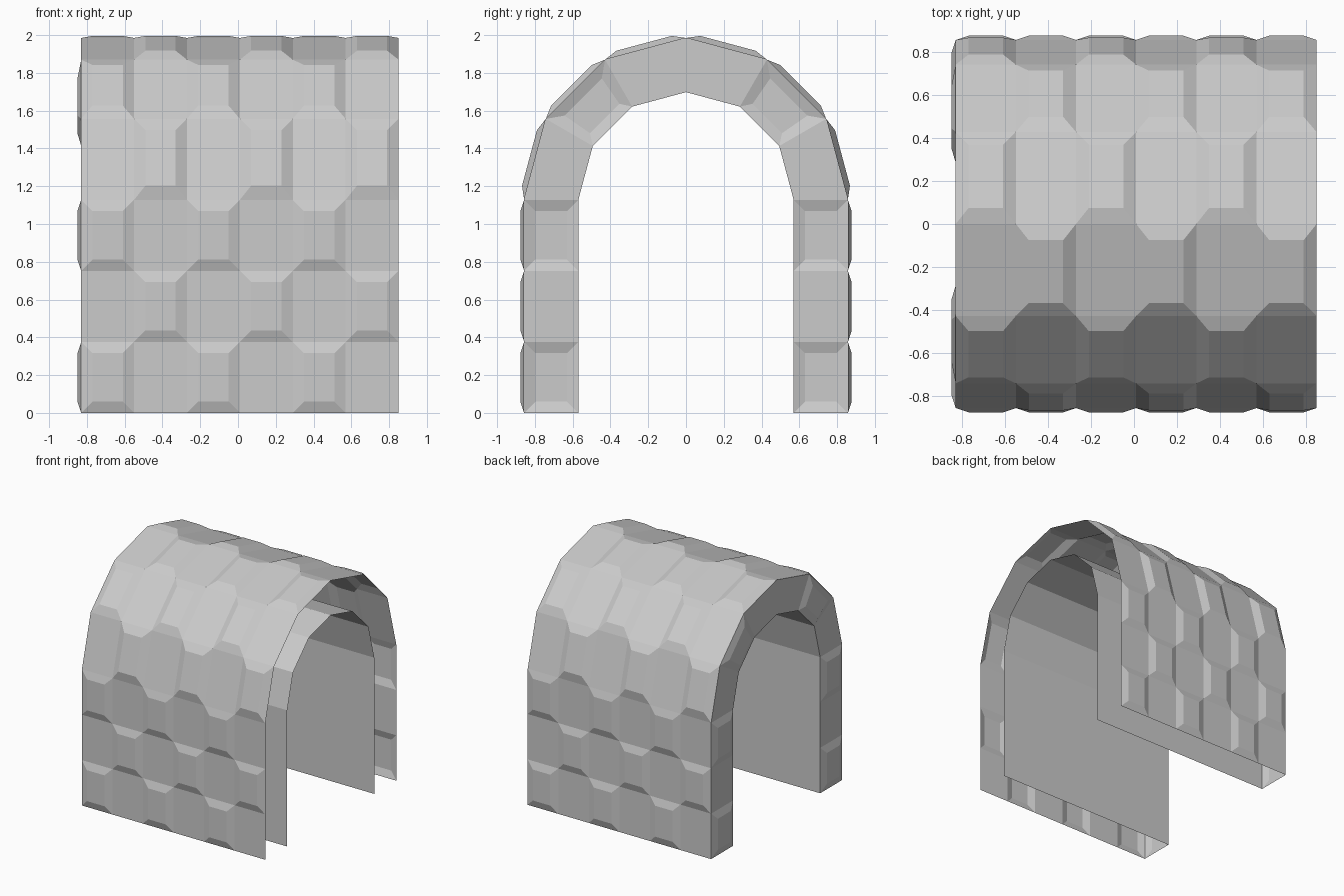
import bpy
import bmesh
import math
from mathutils import Vector

if "Cube" in bpy.data.objects:
    bpy.data.objects.remove(bpy.data.objects["Cube"], do_unlink=True)

X0, X1 = -0.83, 0.85          # closed end, open end
COLUMNS = 6
SPRING = 1.128                # height where the arch starts
OUTER, INNER = 0.857, 0.57

stone = bpy.data.materials.new("stone_grey")
stone.use_nodes = True
grey = (0.6, 0.6, 0.6, 1)
stone.diffuse_color = grey
stone.node_tree.nodes["Principled BSDF"].inputs["Base Color"].default_value = grey


def arch_profile(radius):
    """Points (y, z) from the front foot, over the arch, to the back foot."""
    heights = [SPRING * i / 3 for i in range(3)]
    front = [(-radius, z) for z in heights]
    arc = []
    for i in range(7):
        a = math.pi - i * math.pi / 6
        arc.append((radius * math.cos(a), SPRING + radius * math.sin(a)))
    back = [(radius, z) for z in reversed(heights)]
    return front + arc + back


def panel(bm, corners, raised=0.0, inset_u=0.06, inset_v=0.06):
    """Flat quad, or a bevelled block standing out of it."""
    a, b, c, d = corners
    base = [bm.verts.new(p) for p in corners]
    if not raised:
        bm.faces.new(base)
        return
    normal = (b - a).cross(d - a).normalized()
    u = inset_u / ((b - a).length + (c - d).length) * 2
    v = inset_v / ((d - a).length + (c - b).length) * 2
    top = []
    for s, t in ((u, v), (1 - u, v), (1 - u, 1 - v), (u, 1 - v)):
        p = a.lerp(b, s).lerp(d.lerp(c, s), t)
        top.append(bm.verts.new(p + normal * raised))
    bm.faces.new(top)
    for i in range(4):
        j = (i + 1) % 4
        bm.faces.new((base[i], base[j], top[j], top[i]))


def finish(bm, name):
    bmesh.ops.remove_doubles(bm, verts=bm.verts, dist=0.0005)
    mesh = bpy.data.meshes.new(name)
    bm.to_mesh(mesh)
    bm.free()
    mesh.materials.append(stone)
    obj = bpy.data.objects.new(name, mesh)
    bpy.context.collection.objects.link(obj)


outer = arch_profile(OUTER)
inner = arch_profile(INNER)
rows = len(outer) - 1

# Outer shell: checkerboard of raised blocks
bm = bmesh.new()
step = (X1 - X0) / COLUMNS
for r in range(rows):
    on_arch = 3 <= r < rows - 3
    for c in range(COLUMNS):
        xa, xb = X0 + c * step, X0 + (c + 1) * step
        lo, hi = outer[r], outer[r + 1]
        quad = [Vector((xa, *lo)), Vector((xb, *lo)),
                Vector((xb, *hi)), Vector((xa, *hi))]
        height = (0.03 if on_arch else 0.02) if (r + c) % 2 == 0 else 0
        panel(bm, quad, height, inset_v=0.07 if on_arch else 0.06)
finish(bm, "outer_shell")

# End wall: every other block raised, mirrored front to back
bm = bmesh.new()
for r in range(rows):
    quad = [Vector((X0, *inner[r])), Vector((X0, *outer[r])),
            Vector((X0, *outer[r + 1])), Vector((X0, *inner[r + 1]))]
    raised = min(r, rows - 1 - r) % 2 == 0
    panel(bm, quad, 0.02 if raised else 0)
finish(bm, "end_wall")

# Inner lining: plain tunnel surface
bm = bmesh.new()
for r in range(rows):
    lo, hi = inner[r], inner[r + 1]
    panel(bm, [Vector((X1, *lo)), Vector((X0, *lo)),
               Vector((X0, *hi)), Vector((X1, *hi))])
finish(bm, "inner_lining")
